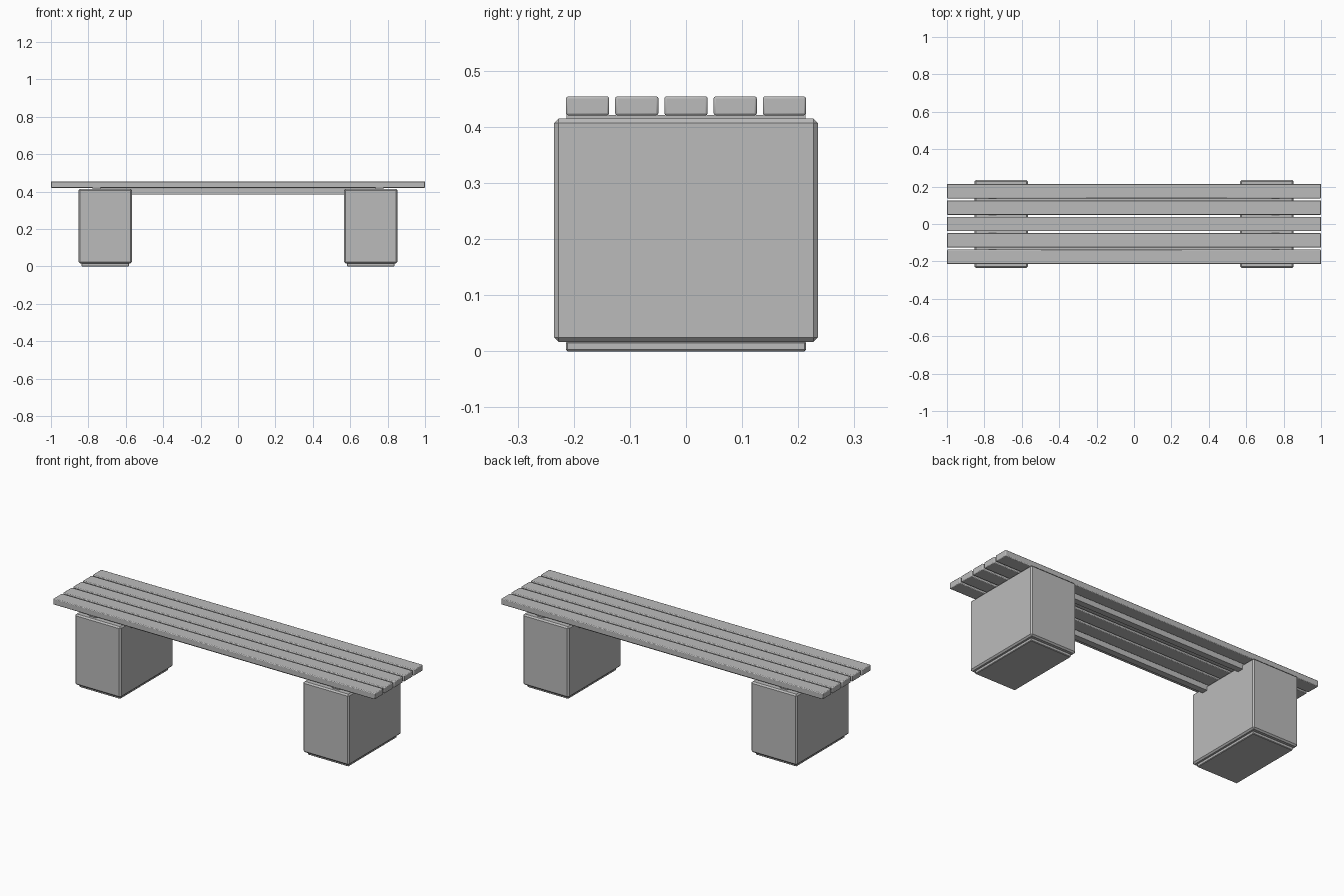
import bpy

if "Cube" in bpy.data.objects:
    bpy.data.objects.remove(bpy.data.objects["Cube"])

# One flat concrete grey for the whole bench
grey = bpy.data.materials.new("concrete_grey")
grey.diffuse_color = (0.5, 0.5, 0.5, 1)
grey.use_nodes = True
grey.node_tree.nodes["Principled BSDF"].inputs["Base Color"].default_value = grey.diffuse_color


def box(name, x, y, z, bevel=0.0, segments=1):
    """Box from (min, max) extents with optional edge bevel."""
    bpy.ops.mesh.primitive_cube_add(size=1)
    ob = bpy.context.object
    ob.name = name
    ob.location = [(a + b) / 2 for a, b in (x, y, z)]
    ob.scale = [b - a for a, b in (x, y, z)]
    bpy.ops.object.transform_apply(location=False, rotation=False, scale=True)
    ob.data.materials.append(grey)
    if bevel:
        mod = ob.modifiers.new("edge_bevel", 'BEVEL')
        mod.width = bevel
        mod.segments = segments
    return ob


# Seat slats, evenly spaced with slightly softened edges
for i in range(-2, 3):
    c = i * 0.0877
    slat = box(f"seat_slat_{i + 3}", (-1, 1), (c - 0.0385, c + 0.0385),
               (0.4205, 0.4545), 0.004, 2)
    bpy.ops.object.shade_smooth_by_angle()

for side, s in (("left", -1), ("right", 1)):
    def span(a, b):
        return tuple(sorted((s * a, s * b)))
    # Chamfered support block with a recessed plinth
    box(f"{side}_support_block", span(0.567, 0.853), (-0.235, 0.235),
        (0.017, 0.415), 0.008)
    box(f"{side}_plinth", span(0.583, 0.837), (-0.214, 0.214), (0, 0.018), 0.003)
    # Flat bar joining the slats above the block
    box(f"{side}_cross_bar", span(0.735, 0.778), (-0.213, 0.213), (0.414, 0.421))

# Long rails running between the blocks under the slats
for side, s in (("front", -1), ("back", 1)):
    y = tuple(sorted((s * 0.118, s * 0.153)))
    box(f"{side}_rail", (-0.74, 0.74), y, (0.386, 0.4165))
